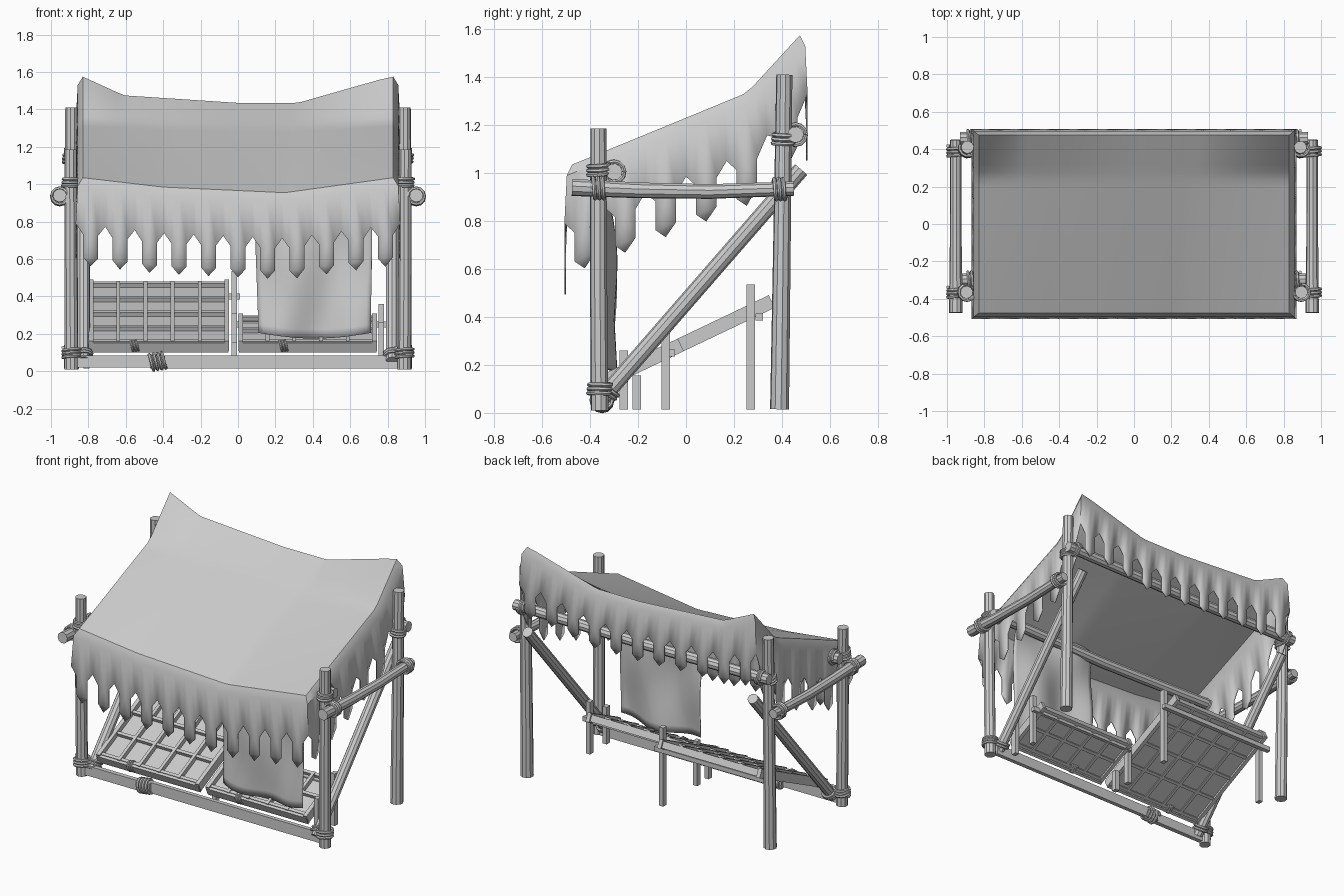
import bpy, bmesh, math
from mathutils import Vector, Matrix

if "Cube" in bpy.data.objects:
    bpy.data.objects.remove(bpy.data.objects["Cube"])


def finish(name, bm):
    bmesh.ops.recalc_face_normals(bm, faces=bm.faces)
    me = bpy.data.meshes.new(name)
    bm.to_mesh(me)
    bm.free()
    ob = bpy.data.objects.new(name, me)
    bpy.context.collection.objects.link(ob)
    return ob


def tube(name, pts, radii, sides=10):
    """Round pole or rope swept along a path."""
    bm = bmesh.new()
    pts = [Vector(p) for p in pts]
    if not isinstance(radii, (list, tuple)):
        radii = [radii] * len(pts)
    n, rings = None, []
    for i, p in enumerate(pts):
        t = (pts[min(i + 1, len(pts) - 1)] - pts[max(i - 1, 0)]).normalized()
        n = t.orthogonal() if n is None else n - t * n.dot(t)
        n.normalize()
        b = t.cross(n)
        angs = [2 * math.pi * k / sides for k in range(sides)]
        rings.append([bm.verts.new(p + radii[i] * (n * math.cos(a) + b * math.sin(a))) for a in angs])
    for r0, r1 in zip(rings, rings[1:]):
        for k in range(sides):
            j = (k + 1) % sides
            bm.faces.new((r0[k], r0[j], r1[j], r1[k]))
    bm.faces.new(rings[0])
    bm.faces.new(rings[-1])
    return finish(name, bm)


def rope(name, c, axis, R=0.043, turns=3, pitch=0.018, r=0.009):
    """Coil of rope around an axis through c."""
    q = Vector(axis).to_track_quat('Z', 'Y')
    pts = []
    for i in range(turns * 12 + 1):
        a = i * math.pi / 6
        h = pitch * (i / 12 - turns / 2)
        pts.append(Vector(c) + q @ Vector((R * math.cos(a), R * math.sin(a), h)))
    return tube(name, pts, r, 6)


def add_box(bm, lo, hi, mat=Matrix()):
    lo, hi = Vector(lo), Vector(hi)
    m = mat @ Matrix.Translation((lo + hi) / 2) @ Matrix.Diagonal((*(hi - lo), 1))
    bmesh.ops.create_cube(bm, size=1, matrix=m)


def box(name, lo, hi, mat=Matrix()):
    bm = bmesh.new()
    add_box(bm, lo, hi, mat)
    return finish(name, bm)


def interp(tab, v):
    for (a, fa), (b, fb) in zip(tab, tab[1:]):
        if v <= b:
            return fa + (fb - fa) * (v - a) / (b - a)
    return tab[-1][1]


# Frame: posts, side beams, braces and lashings on both sides
for s, side in ((-1, "left"), (1, "right")):
    tube(f"front_post_{side}", [(s * .89, -.36, .01), (s * .893, -.365, .6), (s * .895, -.365, 1.185)], [.037, .036, .034])
    tube(f"back_post_{side}", [(s * .89, .39, .015), (s * .89, .4, .7), (s * .89, .41, 1.41)], [.04, .037, .034])
    tube(f"side_beam_{side}", [(s * .953, -.475, .94), (s * .953, -.2, .928), (s * .953, .1, .923), (s * .953, .45, .935)],
         [.036, .033, .031, .03])
    tube(f"brace_{side}", [(s * .825, -.355, .055), (s * .825, .48, 1.015)], .034)
    for y, z in ((-.365, .937), (.39, .933)):
        rope(f"beam_lashing_{side}", (s * .953, y, z), (0, 1, 0))
    rope(f"front_post_lashing_{side}", (s * .893, -.365, 1.01), (.1, 0, 1))
    rope(f"back_post_lashing_{side}", (s * .89, .405, 1.14), (.1, .1, 1))
    rope(f"foot_lashing_{side}", (s * .89, -.36, .1), (0, .1, 1), R=.046)
    rope(f"brace_lashing_{side}", (s * .825, -.325, .09), (0, .65, .76), turns=2)
    rope(f"front_cross_lashing_{side}", (s * .87, -.3, 1.005), (1, 0, 0), turns=2)
    rope(f"back_cross_lashing_{side}", (s * .87, .457, 1.16), (1, 0, 0), turns=2)
tube("front_cross_beam", [(-.92, -.3, 1.005), (0, -.3, .985), (.92, -.3, 1.005)], .035)
tube("back_cross_beam", [(-.93, .457, 1.16), (0, .457, 1.15), (.93, .457, 1.16)], .034)

# Bottom front rail, two planks tied together
box("bottom_rail_left", (-.86, -.375, .02), (-.39, -.345, .085))
box("bottom_rail_right", (-.47, -.352, .015), (.86, -.325, .085))
rope("bottom_rail_lashing", (-.43, -.35, .053), (1, 0, .15), R=.043, turns=4, pitch=.022)


# Sloping display trays: plank bottom, grid bars and heavy end boards
def tray(name, x0, x1, length, cols, rows):
    m = Matrix.Translation((0, -.31, .145)) @ Matrix.Rotation(math.radians(25.5), 4, 'X')
    bm = bmesh.new()
    for j in range(rows):
        a, b = length * j / rows, length * (j + 1) / rows
        add_box(bm, (x0, a + .004, -.014), (x1, b - .004, -.002), m)
    for j in range(rows + 1):
        y = length * j / rows
        add_box(bm, (x0, y - .01, -.022), (x1, y + .01, .022), m)
    for i in range(1, cols):
        x = x0 + (x1 - x0) * i / cols
        add_box(bm, (x - .01, -.015, -.022), (x + .01, length + .01, .027), m)
    for x in (x0, x1):
        add_box(bm, (x - .013, -.025, -.028), (x + .013, length + .02, .03), m)
    add_box(bm, (x0 - .01, -.03, -.035), (x1 + .01, -.012, .02), m)
    finish(name, bm)
    rope(name + "_tie", m @ Vector((x0 + (x1 - x0) * .32, -.01, -.005)), (1, .0, .15), R=.03, turns=3, pitch=.014, r=.006)


tray("left_tray", -.785, -.06, .72, 5, 4)
tray("right_tray", .015, .73, .30, 5, 2)
box("left_tray_back_rail", (-.86, .29, .385), (.01, .32, .415))
box("right_tray_back_rail", (-.02, -.07, .235), (.79, -.045, .265))

# Tray legs
for x, y, top in ((-.81, .27, .535), (-.02, .27, .535), (-.02, -.085, .31), (.765, -.085, .36),
                  (.765, -.26, .26), (-.02, -.205, .155)):
    box("tray_leg", (x - .015, y - .018, .015), (x + .015, y + .018, top))

# Canopy height: sagging front, crease and back edges
A, B = .83, .475
BACK = [(-.83, 1.575), (-.61, 1.475), (0, 1.435), (.32, 1.435), (.76, 1.56), (.83, 1.575)]
MID = [(-.83, 1.335), (-.4, 1.315), (.3, 1.305), (.83, 1.335)]
FRONT = [(-.83, 1.035), (-.4, .985), (.25, .955), (.83, 1.035)]


def height(x, y):
    return interp([(-B, interp(FRONT, x)), (.255, interp(MID, x)), (B, interp(BACK, x))], y)


bm = bmesh.new()


def face(pts):
    bm.faces.new([bm.verts.new(p) for p in pts])


# Canopy top
NX, NY = 11, 6
xs = [A * (2 * i / (4 * NX) - 1) for i in range(4 * NX + 1)]
ys = [B * (2 * i / (4 * NY) - 1) for i in range(4 * NY + 1)]
for x0, x1 in zip(xs, xs[1:]):
    for y0, y1 in zip(ys, ys[1:]):
        face([(x, y, height(x, y)) for x, y in ((x0, y0), (x1, y0), (x1, y1), (x0, y1))])

# Valance with pointed teeth on all four sides
SIDES = {"front": (lambda t: (t, -1), NX), "back": (lambda t: (t, 1), NX),
         "left": (lambda t: (-1, t), NY), "right": (lambda t: (1, t), NY)}
for side, (edge, n) in SIDES.items():
    def P(t, a, b, drop):
        sx, sy = edge(t)
        k = 1 - .18 * (1 - t ** 4) if side == "back" else 1
        return (sx * a, sy * b, height(sx * A, sy * B) - drop * k)

    for k in range(n):
        ts = [2 * (k + u / 4) / n - 1 for u in range(5)]
        gap = [.245, .30, .30, .30, .245]
        for i in range(4):
            t0, t1 = ts[i], ts[i + 1]
            face([P(t0, A, B, 0), P(t1, A, B, 0), P(t1, .857, .497, .045), P(t0, .857, .497, .045)])
            face([P(t0, .857, .497, .045), P(t1, .857, .497, .045),
                  P(t1, .868, .507, gap[i + 1]), P(t0, .868, .507, gap[i])])
        tooth = ((1, .30), (1, .42), (2, .465), (3, .42), (3, .30), (2, .30))
        face([P(ts[i], .868, .507, d) for i, d in tooth])
bmesh.ops.remove_doubles(bm, verts=bm.verts, dist=.0005)
canopy = finish("canopy", bm)
canopy.modifiers.new("thickness", 'SOLIDIFY').thickness = .006

# Hanging cloth with soft folds, draped from the front cross beam
bm = bmesh.new()
N, M = 24, 18
grid = []
for j in range(M + 1):
    v = j / M
    row = []
    for i in range(N + 1):
        u = i / N
        x = .08 + .03 * v + u * (.64 - .04 * v)
        z = 1.035 - v * (.83 + .03 * math.sin(math.pi * u))
        y = -.32 + .02 * math.sin(9 * u + 3 * v) * (.4 + v) + .022 * math.sin(7 * (u - v)) * (1 - v)
        row.append(bm.verts.new((x, y, z)))
    grid.append(row)
for j in range(M):
    for i in range(N):
        bm.faces.new((grid[j][i], grid[j][i + 1], grid[j + 1][i + 1], grid[j + 1][i]))
cloth = finish("hanging_cloth", bm)
cloth.modifiers.new("thickness", 'SOLIDIFY').thickness = .005

# Smooth shading on rounded and cloth parts
for ob in bpy.context.scene.objects:
    ob.select_set(True)
bpy.context.view_layer.objects.active = canopy
bpy.ops.object.shade_smooth_by_angle(angle=math.radians(35))
